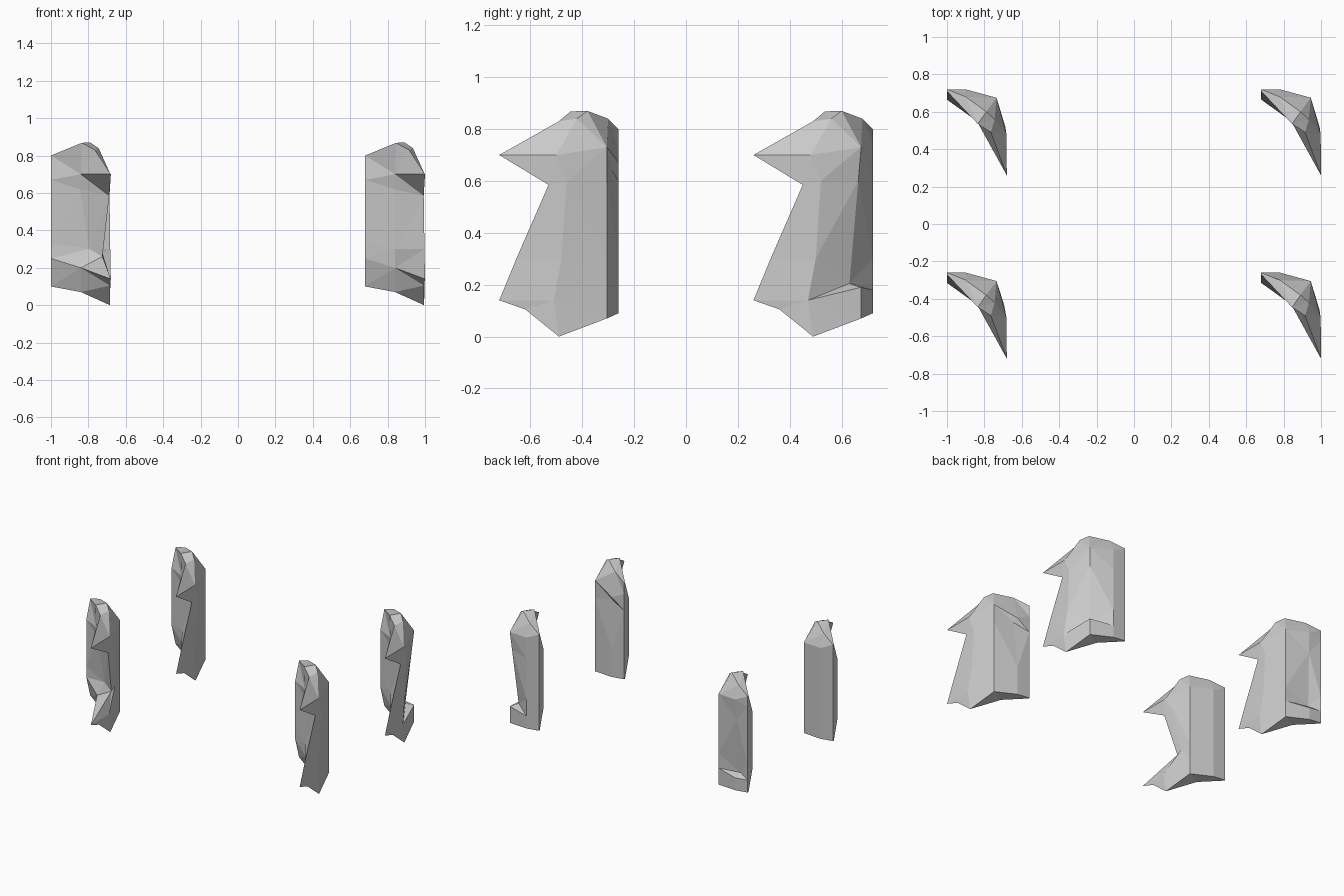
import bpy, bmesh

if "Cube" in bpy.data.objects:
    bpy.data.objects.remove(bpy.data.objects["Cube"])


# Vertical edge lines of one corner-shaped stone slab, each with six levels
# (foot rim, foot break, lower waist, upper waist, brow, top)
def straight(x, y, heights):
    return [(x, y, z) for z in heights]


def base_edges():
    return {
        "end_outer": straight(0, -.26, (.10, .19, .30, .60, .72)) + [(0, -.26, .80)],
        "back": straight(.10, -.26, (.09, .18, .30, .60, .75)) + [(.10, -.30, .84)],
        "corner": straight(.265, -.305, (.07, .19, .30, .60, .73)) + [(.21, -.38, .87)],
        "side": [(.315, -.49, 0), (.318, -.51, .14), (.31, -.48, .30),
                 (.312, -.46, .60), (.318, -.50, .70), (.255, -.42, .84)],
        "tip": [(.315, -.62, .105), (.32, -.72, .14), (.317, -.654, .30),
                (.313, -.53, .585), (.32, -.72, .70), (.235, -.49, .83)],
        "inner": [(.16, -.36, .07), (.16, -.42, .20), (.16, -.425, .30),
                  (.155, -.41, .62), (.16, -.43, .70), (.165, -.445, .868)],
        "end_inner": [(0, -.27, .10), (0, -.315, .25), (0, -.315, .33),
                      (0, -.315, .60), (0, -.315, .67), (0, -.27, .80)],
    }


def build_slab(name, dx, dy, chips):
    edges = base_edges()
    # Chipped areas move single points of the edge lines
    for (edge, level), point in chips.items():
        edges[edge][level] = point
    bm = bmesh.new()
    cols = [[bm.verts.new((x + dx, y + dy, z)) for x, y, z in col]
            for col in edges.values()]
    # Walls between neighbouring edge lines
    for a, b in zip(cols, cols[1:] + cols[:1]):
        for i in range(5):
            bm.faces.new((a[i], b[i], b[i + 1], a[i + 1]))
    # Underside and top
    bm.faces.new([c[0] for c in cols])
    bm.faces.new([c[-1] for c in cols])
    bmesh.ops.recalc_face_normals(bm, faces=bm.faces)
    bmesh.ops.triangulate(bm, faces=bm.faces)
    mesh = bpy.data.meshes.new(name)
    bm.to_mesh(mesh)
    bm.free()
    bpy.context.collection.objects.link(bpy.data.objects.new(name, mesh))


LEFT, RIGHT, FRONT, BACK = -1.0, .68, 0, .98

# Deep bite in the front edge
build_slab("front_left_slab", LEFT, FRONT, {
    ("tip", 2): (.275, -.42, .26), ("tip", 3): (.312, -.51, .585),
    ("side", 2): (.275, -.38, .28), ("side", 3): (.305, -.43, .60),
    ("inner", 2): (.205, -.40, .30)})

# Small nick high on the back
build_slab("front_right_slab", RIGHT, FRONT, {
    ("back", 3): (.115, -.285, .64), ("back", 4): (.10, -.26, .67)})

# Gouge low on the back edge
build_slab("back_left_slab", LEFT, BACK, {
    ("back", 2): (.08, -.295, .21), ("back", 3): (.095, -.27, .60)})

# Outer corner worn away above the foot
build_slab("back_right_slab", RIGHT, BACK, {
    ("corner", 2): (.225, -.35, .205), ("corner", 3): (.255, -.316, .60)})
